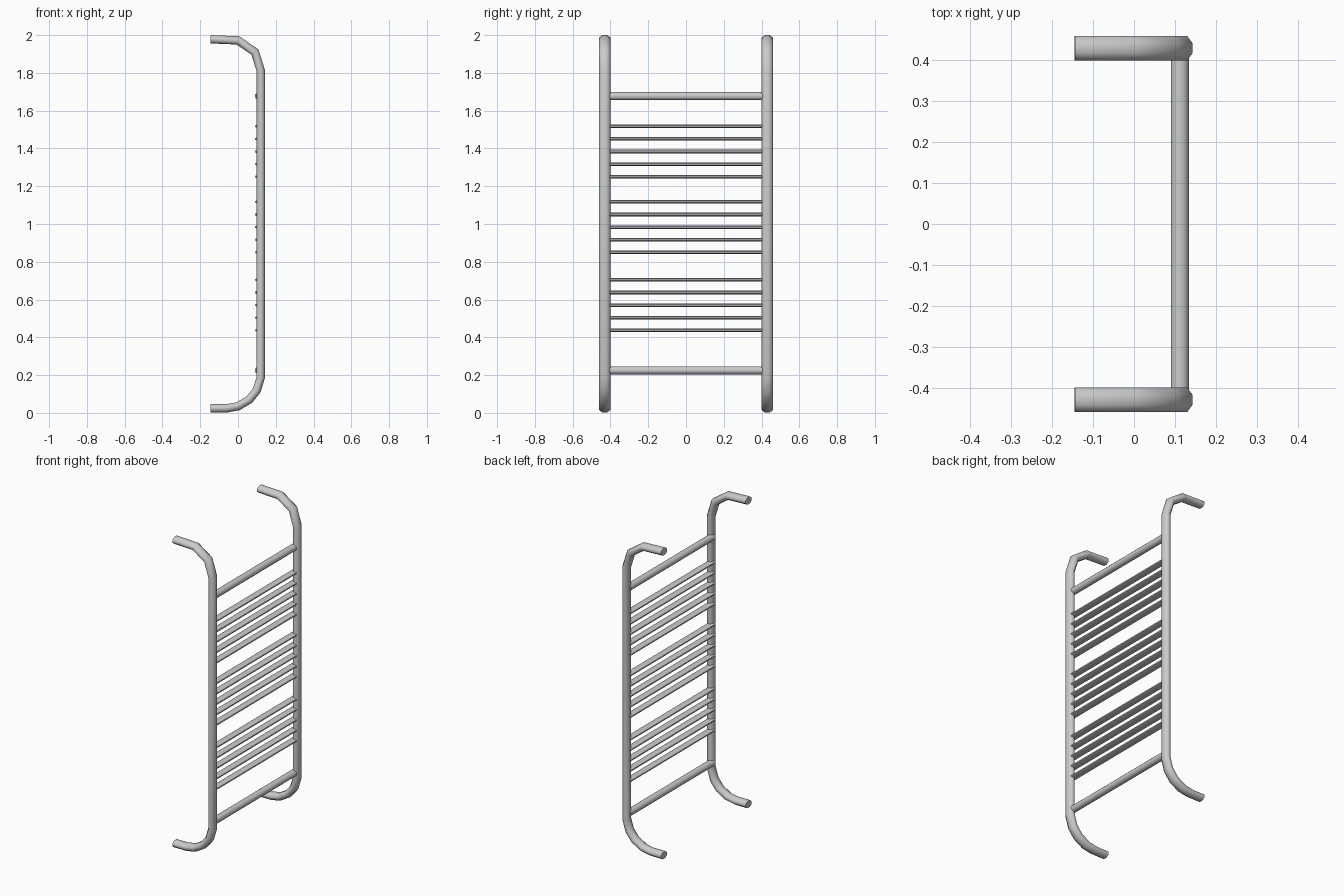
import bpy, bmesh, math
from mathutils import Vector

if "Cube" in bpy.data.objects:
    bpy.data.objects.remove(bpy.data.objects["Cube"])

SIDES = 8


def sweep(name, path, side_axis, half_side, half_other):
    """Sweep a flattened octagon along a planar path; side_axis is normal to the plane."""
    pts = [Vector(p) for p in path]
    bm = bmesh.new()
    k = 1 / math.cos(math.pi / SIDES)
    rings = []
    for i, p in enumerate(pts):
        d_in = (p - pts[i - 1]).normalized() if i else (pts[1] - p).normalized()
        d_out = (pts[i + 1] - p).normalized() if i < len(pts) - 1 else d_in
        t = (d_in + d_out).normalized()
        mitre = 1 / t.dot(d_in)
        n = t.cross(side_axis).normalized() * mitre
        ring = []
        for s in range(SIDES):
            a = (s + 0.5) * 2 * math.pi / SIDES
            ring.append(bm.verts.new(p + side_axis * (half_side * k * math.cos(a))
                                     + n * (half_other * k * math.sin(a))))
        rings.append(ring)
    for a, b in zip(rings, rings[1:]):
        for s in range(SIDES):
            e = (s + 1) % SIDES
            bm.faces.new((a[s], a[e], b[e], b[s]))
    bm.faces.new(rings[0])
    bm.faces.new(rings[-1])
    bmesh.ops.recalc_face_normals(bm, faces=bm.faces)
    mesh = bpy.data.meshes.new(name)
    bm.to_mesh(mesh)
    bm.free()
    ob = bpy.data.objects.new(name, mesh)
    bpy.context.collection.objects.link(ob)
    bpy.ops.object.select_all(action='DESELECT')
    ob.select_set(True)
    bpy.context.view_layer.objects.active = ob
    bpy.ops.object.shade_smooth_by_angle(angle=math.radians(60))
    return ob


# Side rails, curving back to the wall at both ends
profile = [(-0.145, 0.024), (-0.06, 0.024), (0.0, 0.035), (0.06, 0.07), (0.10, 0.12),
           (0.121, 0.19), (0.121, 1.81), (0.09, 1.91), (0.0, 1.972), (-0.145, 1.978)]
for side, y in (("left", -0.43), ("right", 0.43)):
    sweep(f"rail_{side}", [(x, y, z) for x, z in profile], Vector((0, 1, 0)), 0.03, 0.022)


def bar(name, z, half_height):
    sweep(name, [(0.112, -0.43, z), (0.112, 0.43, z)], Vector((1, 0, 0)), 0.022, half_height)


# Thick bars at the top and bottom
bar("bottom_bar", 0.225, 0.021)
bar("top_bar", 1.677, 0.021)

# Three groups of five flat rungs
for g, start in enumerate((0.437, 0.85, 1.25)):
    for i in range(5):
        bar(f"rung_{g + 1}_{i + 1}", start + i * 0.0668, 0.0095)
